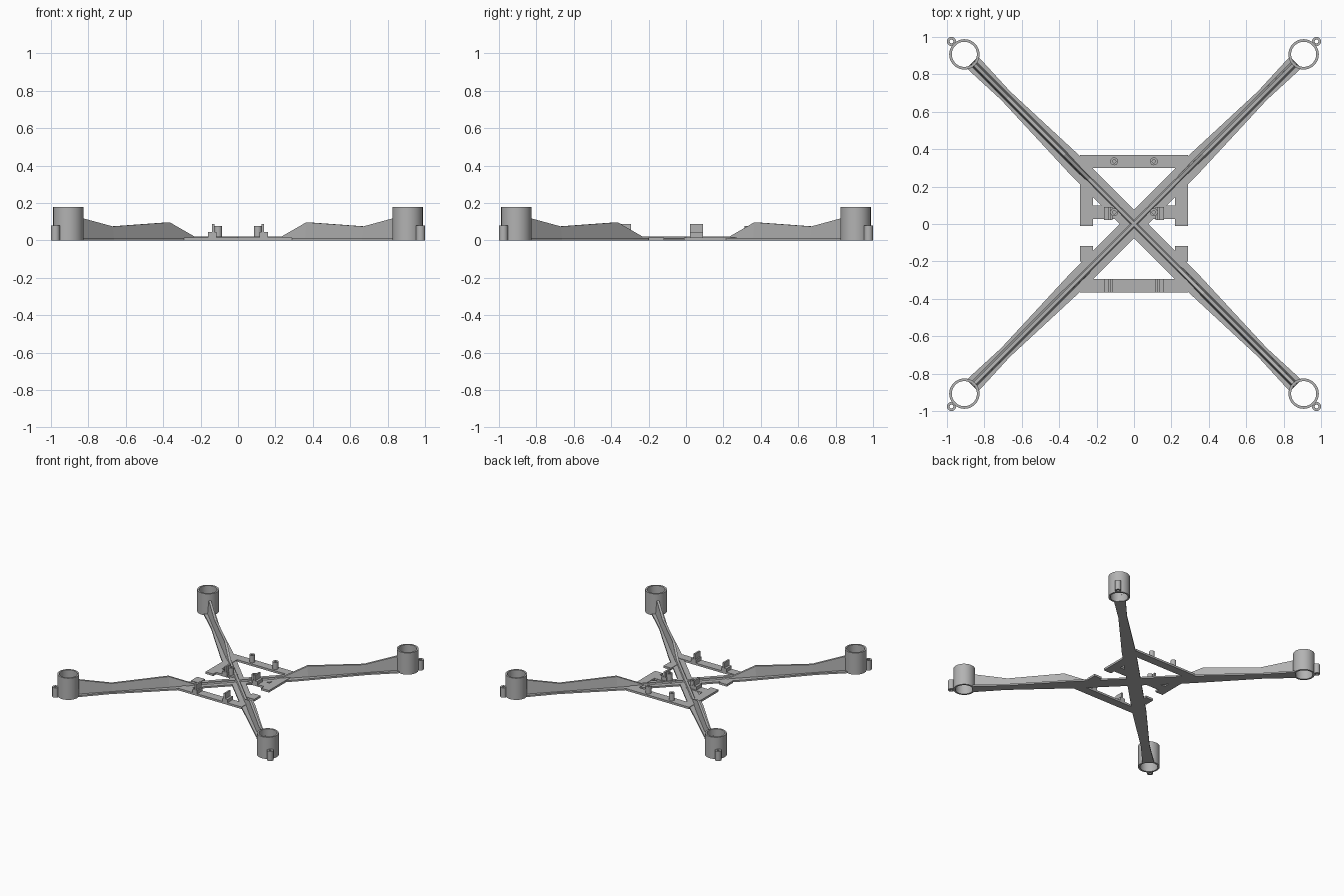
import bpy, bmesh
from math import cos, sin, pi
from mathutils import Matrix

cube = bpy.data.objects.get("Cube")
if cube:
    bpy.data.objects.remove(cube)

grey = bpy.data.materials.new("plain grey")
grey.use_nodes = True
grey.diffuse_color = (0.45, 0.45, 0.45, 1)
grey.node_tree.nodes["Principled BSDF"].inputs["Base Color"].default_value = grey.diffuse_color


def finish(name, bm, smooth=False):
    bmesh.ops.recalc_face_normals(bm, faces=bm.faces)
    mesh = bpy.data.meshes.new(name)
    bm.to_mesh(mesh)
    bm.free()
    mesh.materials.append(grey)
    obj = bpy.data.objects.new(name, mesh)
    bpy.context.collection.objects.link(obj)
    if smooth:
        bpy.ops.object.select_all(action='DESELECT')
        obj.select_set(True)
        bpy.context.view_layer.objects.active = obj
        bpy.ops.object.shade_smooth_by_angle()
    return obj


def box(name, x0, x1, y0, y1, z0, z1):
    bm = bmesh.new()
    bmesh.ops.create_cube(bm, size=1)
    for v in bm.verts:
        v.co.x = x1 if v.co.x > 0 else x0
        v.co.y = y1 if v.co.y > 0 else y0
        v.co.z = z1 if v.co.z > 0 else z0
    return finish(name, bm)


def tube(name, x, y, outer, inner, z0, z1, n=32):
    bm = bmesh.new()
    rings = [[bm.verts.new((x + r * cos(2 * pi * i / n), y + r * sin(2 * pi * i / n), z))
              for i in range(n)]
             for r, z in ((outer, z0), (outer, z1), (inner, z1), (inner, z0))]
    for k in range(4):
        a, b = rings[k], rings[(k + 1) % 4]
        for i in range(n):
            j = (i + 1) % n
            bm.faces.new((a[i], a[j], b[j], b[i]))
    return finish(name, bm, True)


def loft(name, sections, angle):
    """Sections: distance, bottom half width, top half width, bottom z, top z."""
    bm = bmesh.new()
    loops = [[bm.verts.new(p) for p in ((d, -wb, z0), (d, wb, z0), (d, wt, z1), (d, -wt, z1))]
             for d, wb, wt, z0, z1 in sections]
    for a, b in zip(loops, loops[1:]):
        for i in range(4):
            j = (i + 1) % 4
            bm.faces.new((a[i], a[j], b[j], b[i]))
    bm.faces.new(loops[0])
    bm.faces.new(loops[-1])
    bm.transform(Matrix.Rotation(angle, 4, 'Z'))
    return finish(name, bm)


PLATE, DECK = 0.013, 0.017
arm_outline = ((0, 0.053), (0.45, 0.053), (0.97, 0.033), (1.222, 0.044))
fin_outline = ((0, 0.022), (0.34, 0.022), (0.525, 0.097), (0.955, 0.075), (1.22, 0.126))

# Four arms with upright stiffening fins, motor rings and foot pegs
for sx, sy, where in ((1, 1, "back_left"), (-1, 1, "back_right"),
                      (-1, -1, "front_right"), (1, -1, "front_left")):
    angle = {(1, 1): 1, (-1, 1): 3, (-1, -1): 5, (1, -1): 7}[sx, sy] * pi / 4
    loft("arm_plate_" + where, [(d, w, w, 0, PLATE) for d, w in arm_outline], angle)
    loft("arm_fin_" + where, [(d, 0.018, 0.009, PLATE / 2, z) for d, z in fin_outline], angle)
    tube("motor_ring_" + where, 0.907 * sx, 0.907 * sy, 0.081, 0.067, 0, 0.178, 48)
    tube("foot_peg_" + where, 0.976 * sx, 0.976 * sy, 0.024, 0.01, 0, 0.08, 24)

# Cross bars of the central frame
box("back_bar", -0.288, 0.288, 0.30, 0.37, 0, DECK)
box("front_bar", -0.288, 0.288, -0.365, -0.295, 0, DECK)

for s, side in ((1, "left"), (-1, "right")):
    def span(a, b):
        return sorted((a * s, b * s))

    # Side rails and the split middle bar
    box("back_rail_" + side, *span(0.218, 0.288), -0.01, 0.33, 0, DECK)
    box("front_rail_" + side, *span(0.218, 0.288), -0.20, -0.118, 0, DECK)
    box("middle_bar_" + side, *span(0.068, 0.225), 0.028, 0.10, 0, DECK)

    # Screw posts on the back and middle bars
    for y, row in ((0.335, "back"), (0.063, "middle")):
        tube(f"screw_post_{row}_{side}", 0.106 * s, y, 0.021, 0.009, DECK / 2, 0.076, 24)

    # Board clips: a low block with a thin upright tab
    for y, row in ((0.022, "middle"), (-0.365, "front")):
        box(f"clip_block_{row}_{side}", *span(0.115, 0.16), y, y + 0.07, DECK / 2, 0.044)
        box(f"clip_tab_{row}_{side}", *span(0.126, 0.14), y, y + 0.07, 0.04, 0.088)
